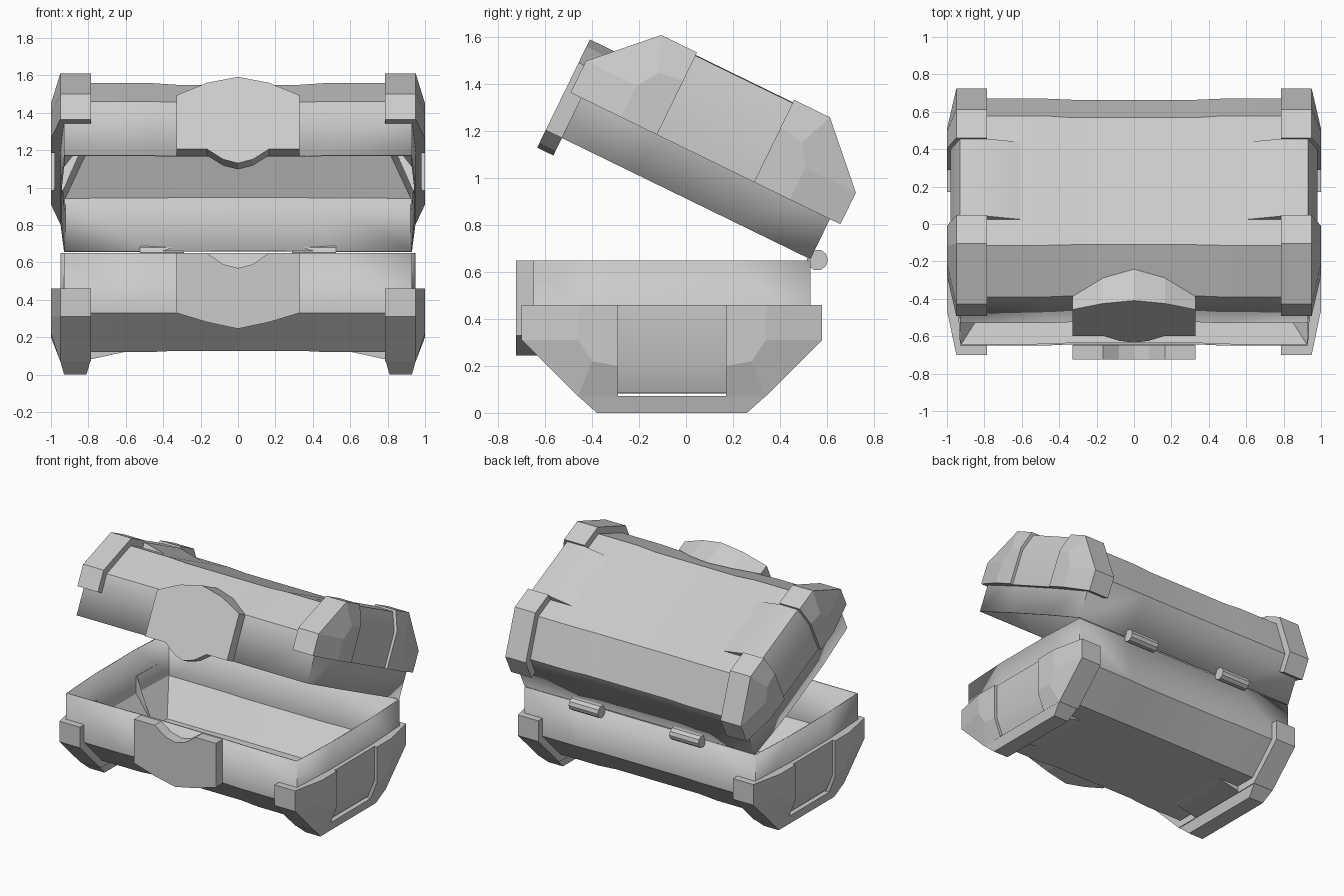
import bpy, bmesh, math
from mathutils import Matrix, Vector

if "Cube" in bpy.data.objects:
    bpy.data.objects.remove(bpy.data.objects["Cube"])

YC = -0.06          # the chest is symmetric front/back about this plane
HINGE = Vector((0, 0.53, 0.655))
BASE = Matrix.Translation((0, YC, 0))
# the lid is the base flipped about the rim, then swung open
FLIP = Matrix.Translation((0, 0, 1.305)) @ Matrix.Diagonal((1, 1, -1, 1))
LID = (Matrix.Translation(HINGE) @ Matrix.Rotation(math.radians(-26), 4, 'X')
       @ Matrix.Translation(-HINGE) @ FLIP @ BASE)


def make(name, verts, faces, mat, copies=((1, 1),), shell=0.0, smooth=True):
    """Mesh from points, repeated for each (x, y) mirror sign pair."""
    bm = bmesh.new()
    for sx, sy in copies:
        vs = [bm.verts.new(mat @ Vector((x * sx, y * sy, z))) for x, y, z in verts]
        for f in faces:
            bm.faces.new([vs[i] for i in f])
    bmesh.ops.recalc_face_normals(bm, faces=bm.faces)
    if shell:
        # orient the open tub outward before thickening
        ctr = sum((v.co for v in bm.verts), Vector()) / len(bm.verts)
        s = sum((f.calc_center_median() - ctr).dot(f.normal) for f in bm.faces)
        if s < 0:
            bmesh.ops.reverse_faces(bm, faces=bm.faces)
    me = bpy.data.meshes.new(name)
    bm.to_mesh(me)
    bm.free()
    ob = bpy.data.objects.new(name, me)
    bpy.context.collection.objects.link(ob)
    if shell:
        mod = ob.modifiers.new("wall", 'SOLIDIFY')
        mod.thickness = shell
        mod.offset = -1
    if smooth:
        bpy.context.view_layer.objects.active = ob
        ob.select_set(True)
        bpy.ops.object.shade_smooth_by_angle(angle=math.radians(25))
        ob.select_set(False)
    return ob


def tub(name, mat):
    """Hollow half of the chest with a shallow recessed centre and bowed ends."""
    prof = [(-.59, .65), (-.59, .33), (-.385, .12), (.385, .12), (.59, .33), (.59, .65)]
    verts, faces = [], []
    for x in (-1, -.475, -.33, .33, .475, 1):
        for i, (y, z) in enumerate(prof):
            px = x * (.80 if i in (2, 3) else .93) if abs(x) == 1 else x
            inset = .007 if abs(x) < .4 else 0
            verts.append((px, y - math.copysign(inset, y), z + (inset if z < .2 else 0)))
    for s in range(5):
        for i in range(5):
            a = s * 6 + i
            faces.append((a, a + 1, a + 7, a + 6))
    for o, sx in ((0, -1), (30, 1)):
        m = len(verts)
        verts += [(sx * .95, -.23, .65), (sx * .95, -.23, .33),
                  (sx * .95, .23, .33), (sx * .95, .23, .65)]
        faces += [(o, m, m + 1, o + 1), (m, m + 3, m + 2, m + 1), (m + 3, o + 5, o + 4, m + 2),
                  (o + 1, m + 1, o + 2), (m + 1, m + 2, o + 3, o + 2), (m + 2, o + 4, o + 3)]
    make(name, verts, faces, mat, shell=.01)


def corner_caps(name, mat):
    """Four faceted corner guards, from rings of one quarter."""
    inner = [(-.23, .12), (-.385, .12), (-.59, .33), (-.59, .46)]
    outer = [(-.23, .07), (-.40, .07), (-.64, .31), (-.64, .46)]
    crown = [(-.23, .20), (-.34, .22), (-.40, .31), (-.40, .46)]
    verts = [(x, y, z) for x, ring in ((.785, inner), (.785, outer), (.95, outer), (1, crown))
             for y, z in ring]
    verts += [(1, -.23, .46), (.935, -.23, .46), (.925, -.59, .46), (.80, -.23, .12)]
    faces = [(r * 4 + i, r * 4 + i + 1, r * 4 + i + 5, r * 4 + i + 4)
             for r in range(3) for i in range(3)]
    faces += [(12, 13, 14, 15, 16), (3, 7, 11, 15, 16, 17, 18), (0, 4, 8, 12, 16, 17, 19)]
    make(name, verts, faces, mat, [(a, b) for a in (1, -1) for b in (1, -1)], smooth=False)


def end_bands(name, mat):
    """Slightly recessed strap between the corner guards, ramping into the body."""
    prof = [(.60, .122), (.785, .082), (.93, .085), (.98, .21), (.98, .46),
            (.945, .46), (.94, .33), (.80, .122)]
    n = len(prof)
    verts = [(x, y, z) for y in (-.23, .23) for x, z in prof]
    faces = [tuple(range(n)), tuple(range(n, 2 * n))]
    faces += [(i, (i + 1) % n, (i + 1) % n + n, i + n) for i in range(n)]
    make(name, verts, faces, mat, [(1, 1), (-1, 1)])


def latch_plate(name, mat, lip, shoulder, tip):
    """Front plate; lip is the shape of the meeting edge (notch or tongue)."""
    half = [(.33, .33), (.33, .65), (.165, .65), (.08, lip[0])]
    pts = [(-x, z) for x, z in half] + [(0, lip[1])] + half[::-1]
    up = len(pts)
    pts += [(.165, shoulder), (0, tip), (-.165, shoulder)]
    n = len(pts)
    back = lambda z: -.588 + max(0, .33 - z)
    verts = [(x, -.665, z) for x, z in pts] + [(x, back(z), z) for x, z in pts]
    faces = [tuple(range(n)), tuple(range(n, n + up)),
             (n + up - 1,) + tuple(range(n + up, 2 * n)) + (n,)]
    faces += [(i, (i + 1) % n, (i + 1) % n + n, i + n) for i in range(n)]
    make(name, verts, faces, mat, smooth=False)


for half, mat in (("base", BASE), ("lid", LID)):
    tub(half + "_body", mat)
    corner_caps(half + "_corner_caps", mat)
    end_bands(half + "_end_bands", mat)

latch_plate("base_latch_plate", BASE, (.59, .57), .28, .245)
latch_plate("lid_latch_plate", LID, (.71, .733), .255, .22)

# tapered feet under each end
foot = [(x, y, z) for z, x0, x1, d in ((.072, .79, .95, .40), (0, .81, .93, .32))
        for x, y in ((x0, -d), (x1, -d), (x1, d), (x0, d))]
foot_faces = [(0, 1, 2, 3), (4, 5, 6, 7)] + [(i, (i + 1) % 4, (i + 1) % 4 + 4, i + 4) for i in range(4)]
make("feet", foot, foot_faces, BASE, [(1, 1), (-1, 1)], smooth=False)

# hinge barrels
N = 10
barrel = [(x, .56 - YC + .045 * math.cos(2 * math.pi * i / N), .652 + .045 * math.sin(2 * math.pi * i / N))
          for x in (.288, .523) for i in range(N)]
barrel_faces = [tuple(range(N)), tuple(range(N, 2 * N))]
barrel_faces += [(i, (i + 1) % N, (i + 1) % N + N, i + N) for i in range(N)]
make("hinge_barrels", barrel, barrel_faces, BASE, [(1, 1), (-1, 1)], smooth=False)
